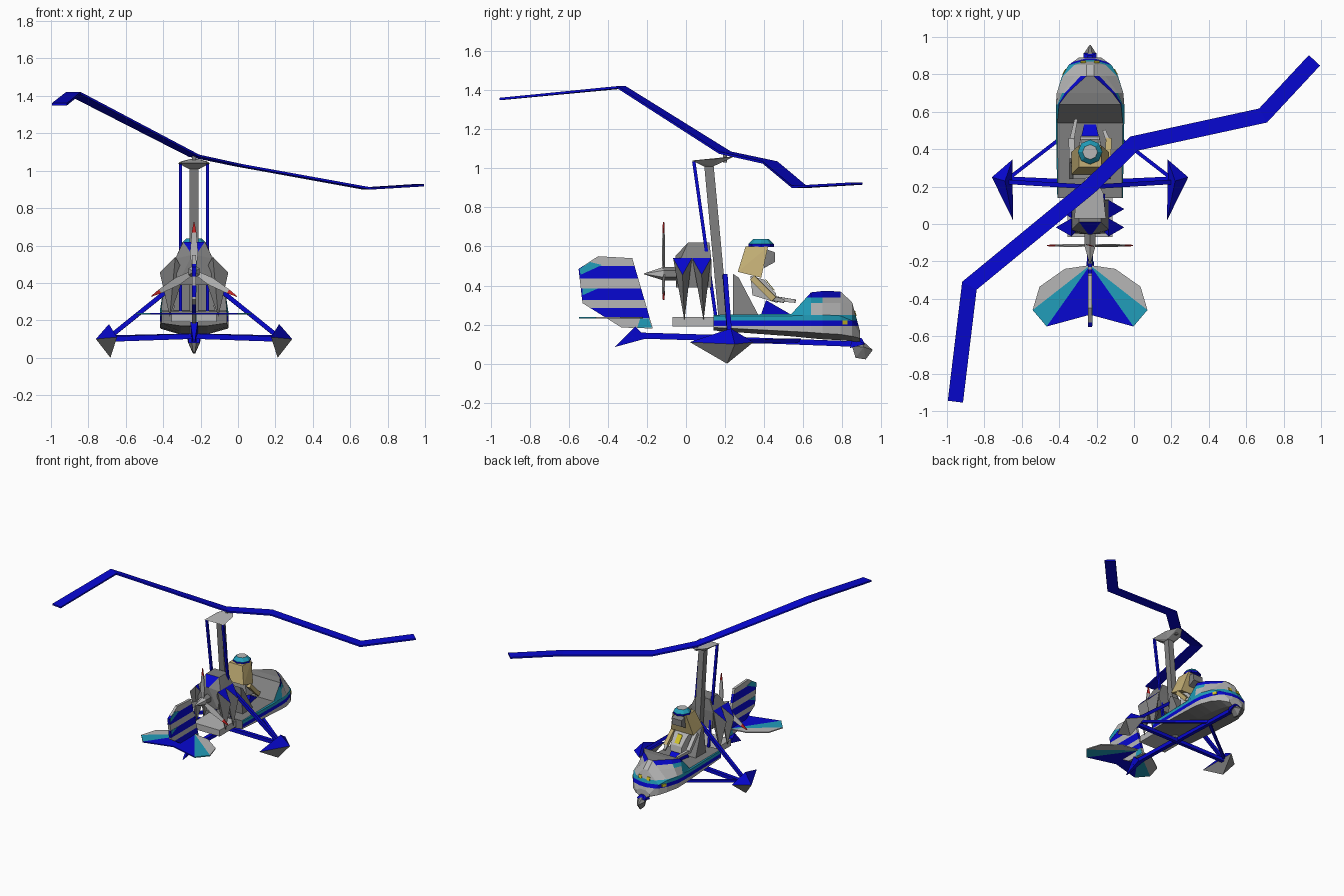
import bpy, bmesh, math
from mathutils import Vector

if "Cube" in bpy.data.objects:
    bpy.data.objects.remove(bpy.data.objects["Cube"])

X0 = -0.235  # centre line of the aircraft; parts are modelled around x = 0 and shifted
COLORS = {
    "light_grey": (0.47, 0.47, 0.47), "mid_grey": (0.215, 0.215, 0.215),
    "blue": (0.002, 0.002, 0.64), "teal": (0.015, 0.34, 0.49), "gold": (0.55, 0.43, 0.18),
    "yellow": (0.65, 0.55, 0.02), "red": (0.6, 0.02, 0.02)}
NAMES = list(COLORS)
MATS = []
for n, c in COLORS.items():
    m = bpy.data.materials.new(n)
    m.diffuse_color = (*c, 1)
    m.use_nodes = True
    m.node_tree.nodes["Principled BSDF"].inputs["Base Color"].default_value = m.diffuse_color
    MATS.append(m)


def finish(name, bm, rule, cuts=(), shift=X0):
    """Cut at the given heights, colour faces by rule(centre, normal) and make the object."""
    bmesh.ops.recalc_face_normals(bm, faces=bm.faces)
    for z in cuts:
        bmesh.ops.bisect_plane(bm, geom=bm.verts[:] + bm.edges[:] + bm.faces[:],
                               plane_co=(0, 0, z), plane_no=(0, 0, 1))
    bm.normal_update()
    used = {}
    me = bpy.data.meshes.new(name)
    for f in bm.faces:
        key = rule if isinstance(rule, str) else rule(f.calc_center_median(), f.normal)
        if key not in used:
            used[key] = len(used)
            me.materials.append(MATS[NAMES.index(key)])
        f.material_index = used[key]
    bm.to_mesh(me)
    bm.free()
    ob = bpy.data.objects.new(name, me)
    ob.location.x = shift
    bpy.context.collection.objects.link(ob)
    return ob


def hull(name, pts, rule, cuts=()):
    bm = bmesh.new()
    for p in pts:
        bm.verts.new(p)
    bmesh.ops.convex_hull(bm, input=bm.verts[:])
    bmesh.ops.delete(bm, geom=[v for v in bm.verts if not v.link_faces], context='VERTS')
    bmesh.ops.dissolve_limit(bm, angle_limit=0.01, verts=bm.verts[:], edges=bm.edges[:])
    return finish(name, bm, rule, cuts)


def loft(name, rings, rule, cuts=(), shift=X0):
    bm = bmesh.new()
    vs = [[bm.verts.new(p) for p in r] for r in rings]
    k = len(vs[0])
    for a, b in zip(vs, vs[1:]):
        for i in range(k):
            bm.faces.new((a[i], a[(i + 1) % k], b[(i + 1) % k], b[i]))
    bm.faces.new(vs[0])
    bm.faces.new(vs[-1][::-1])
    return finish(name, bm, rule, cuts, shift)


def bar(name, p, q, r, rule, r2=None, sides=4):
    p, q = Vector(p), Vector(q)
    d = (q - p).normalized()
    u = d.cross((0, 0, 1) if abs(d.z) < 0.9 else (1, 0, 0)).normalized()
    v = d.cross(u)
    ang = [math.tau * (i + 0.5) / sides for i in range(sides)]
    ring = lambda c, s: [c + (u * math.cos(a) + v * math.sin(a)) * s for a in ang]
    return loft(name, [ring(p, r), ring(q, r if r2 is None else r2)], rule)


def wide(profile):
    """Mirror (half width, y, z) points to both sides."""
    return [(s * x, y, z) for x, y, z in profile for s in (-1, 1)]


# Bent main rotor: flat strip with mitred corners
path = [Vector(p) for p in [(-.955, -.95, 1.355), (-.88, -.33, 1.415), (X0, .2, 1.08),
                            (0, .43, 1.03), (.69, .58, .905), (.965, .875, .922)]]
rings = []
for i, p in enumerate(path):
    a = (p - path[max(i - 1, 0)]).to_2d() if i else (path[1] - p).to_2d()
    b = (path[i + 1] - p).to_2d() if i < len(path) - 1 else a
    a, b = a.normalized(), b.normalized()
    t = (a + b).normalized()
    side = Vector((-t.y, t.x, 0)) * 0.041 / t.dot(a)
    up = Vector((0, 0, 0.006))
    rings.append([p + side + up, p + side - up, p - side - up, p - side + up])
loft("main_rotor", rings, "blue", shift=0)

# Mast, rotor head and control rods
bar("mast", (0, .2, .13), (0, .115, 1.04), .034, "mid_grey")
hull("rotor_head", wide([(.085, .03, 1.04), (.07, .17, 1.05), (.02, .25, 1.062),
                         (.03, .09, 1.01), (.03, .14, 1.01)]), "light_grey")
bar("rotor_shaft", (0, .2, 1.03), (0, .2, 1.08), .015, "mid_grey")
for s in (-1, 1):
    bar("control_rod", (s * .072, .04, 1.035), (s * .072, .155, .22), .012, "blue")

# Cockpit pod: lofted sections (y, half width, top half width, bottom, chine, shoulder, top)
sections = [(.14, .175, .17, .17, .185, .245, .25), (.54, .183, .175, .14, .165, .245, .255),
            (.64, .183, .165, .13, .16, .25, .365), (.7, .178, .12, .125, .155, .25, .372),
            (.79, .15, .02, .12, .15, .245, .37), (.85, .115, .02, .115, .14, .22, .315),
            (.89, .06, .03, .11, .13, .15, .17)]
rings = []
for y, w, tw, zb, zc, zs, zt in sections:
    half = [(w * .4, zb), (w, zc), (w, zs), (tw, zt)]
    rings.append([(x, y, z) for x, z in half] + [(-x, y, z) for x, z in half[::-1]])


def pod_rule(c, n):
    if n.z < -.3 or n.y < -.95 or (abs(c.x) < .02 and c.y < .76):
        return "mid_grey"
    bands = [(.34, "blue" if c.y < .8 else "light_grey"), (.31, "teal" if c.y < .7 else "light_grey"),
             (.25, "teal" if c.y < .64 else "light_grey"), (.222, "teal"), (.193, "blue"), (0, "light_grey")]
    return next(col for z, col in bands if c.z >= z)


loft("cockpit_pod", rings, pod_rule, (.193, .222, .25, .31, .34))
for s in (-1, 1):  # small yellow markings on the nose
    hull("nose_marking", [(s * (x + d), y, z) for x, y in ((.144, .8), (.128, .828))
                          for z in (.2, .222) for d in (0, .005)], "yellow")
    hull("nose_marking_front", [(s * x, y + d, z) for x in (.022, .05) for y, z in ((.861, .27), (.869, .245))
                                for d in (0, .005)], "yellow")

# Keel tube, tail skid and nose wheel
bar("keel_front", (0, .2, .125), (0, .88, .1), .02, "blue")
bar("keel_rear", (0, -.28, .145), (0, .22, .13), .022, "blue")
hull("tail_skid", wide([(.004, -.365, .085), (.02, -.26, .19), (.02, -.2, .13)]), "blue")
hull("nose_wheel", wide([(.004, .956, .07), (.034, .91, .085), (.012, .9, .12), (.012, .85, .09),
                         (.006, .92, .022), (.006, .868, .03)]), "mid_grey")
hull("nose_fork", wide([(.03, .84, .08), (.03, .85, .135), (.036, .915, .1), (.01, .9, .13)]), "blue")

# Main wheels with fairings, and their struts
for s in (-1, 1):
    hull("wheel_fairing", [(s * x, y, z) for x, y, z in
         [(.525, .25, .1), (.415, .345, .11), (.412, .02, .11), (.455, .23, .18), (.447, .21, 0)]],
         lambda c, n: "blue" if n.z > 0 else "mid_grey")
    bar("axle_strut", (s * .44, .24, .1), (0, .22, .115), .02, "blue")
    bar("forward_strut", (s * .44, .24, .11), (0, .58, .12), .014, "blue")
    bar("upper_strut", (s * .44, .225, .12), (s * .03, .2, .45), .017, "blue")

# Engine block with a blue rear facet, cylinders on both sides and lower tank
hull("engine", wide([(.058, .01, .62), (.06, .12, .62), (.01, -.055, .55), (.1, -.03, .53), (.1, .13, .53),
                     (.09, -.05, .39), (.09, .13, .39)]),
     lambda c, n: "blue" if n.z > .3 and n.y < -.3 and abs(n.x) < .1 else "mid_grey")
for s in (-1, 1):
    for y in (-.018, .08):
        hull("engine_cylinder", [(s * .1, y - .048, .54), (s * .1, y + .048, .54), (s * .183, y, .455),
                                 (s * .13, y + .01, .22), (s * .05, y, .45)],
             lambda c, n: "blue" if n.z > .4 else "mid_grey")
hull("tank", wide([(.12, -.07, .19), (.12, .14, .19), (.12, -.07, .24), (.12, .14, .24)]), "light_grey")

# Three-bladed pusher propeller with red tips
hub = Vector((0, -.115, .46))
bar("propeller_shaft", hub, (0, -.04, .46), .035, "mid_grey", sides=6)
bar("spinner", hub, (0, -.215, .46), .035, "light_grey", .002, 6)
for k in range(3):
    a = math.radians(90 + 120 * k)
    d, e = Vector((math.cos(a), 0, math.sin(a))), Vector((-math.sin(a), 0, math.cos(a)))
    f = Vector((0, 1, 0))
    for name, r0, w0, r1, w1, col in (("propeller_blade", .02, .012, .1, .022, "light_grey"),
                                      ("propeller_blade_outer", .1, .022, .21, .012, "light_grey"),
                                      ("propeller_tip", .21, .012, .265, .002, "red")):
        hull(name, [hub + d * r + e * w * q + f * (q * w * .25 + t) for r, w in ((r0, w0), (r1, w1))
                    for q in (-1, 1) for t in (-.003, .003)], col)

# Striped vertical fin


def fin_rule(c, n):
    bands = [(.5, "light_grey"), (.435, "blue"), (.385, "light_grey"),
             (.325, "blue"), (.285, "light_grey"), (.235, "blue"), (0, "light_grey")]
    return next(col for z, col in bands if c.z >= z)


fin = [(-.55, .485), (-.45, .55), (-.275, .54), (-.17, .18), (-.33, .185), (-.53, .31)]
hull("vertical_fin", wide([(.01, y, z) for y, z in fin]), fin_rule, (.5, .435, .385, .325, .285, .235))
for s in (-1, 1):  # thin teal corner patches on the fin
    for tri in ([(-.545, .485), (-.49, .52), (-.43, .505), (-.54, .455)],
                [(-.53, .385), (-.53, .35), (-.45, .385)],
                [(-.235, .23), (-.19, .23), (-.175, .185), (-.25, .185)]):
        hull("fin_patch", [(s * x, y, z) for y, z in tri for x in (.009, .012)], "teal")

# Tailplane: fan of coloured panels
apex, fan = (0, -.22), [(0, -.485), (.232, -.548), (.307, -.46), (.27, -.335), (.135, -.24)]
for s in (-1, 1):
    for name, col, pts in (("tailplane_inner", "blue", fan[:2]), ("tailplane_middle", "teal", fan[1:4:2]),
                           ("tailplane_tip", "teal", fan[1:4]), ("tailplane_outer", "light_grey", fan[3:])):
        if name == "tailplane_middle":
            pts, col = fan[1:3], "teal"
        elif name == "tailplane_tip":
            pts, col = fan[2:4], "light_grey"
        hull(name, [(s * x, y, z) for x, y in [apex] + pts for z in (.23, .238)], col)

# Seat
hull("seat_back", wide([(.09, .24, .46), (.11, .24, .25), (.11, .37, .25), (.09, .27, .44)]), "mid_grey")
# Pilot: jacket, body, legs, arms, face and helmet
hull("pilot_jacket", wide([(.1, .265, .47), (.06, .305, .6), (.06, .42, .6), (.1, .385, .44)]), "gold")
hull("pilot_body", wide([(.07, .33, .45), (.06, .4, .43), (.07, .34, .35), (.05, .47, .31),
                         (.05, .46, .36)]), "light_grey")
hull("chest_badge", wide([(.02, .405, .43), (.02, .45, .375), (.02, .41, .43), (.02, .455, .375)]), "yellow")
hull("pilot_legs", wide([(.06, .38, .24), (.06, .41, .325), (.03, .54, .25), (.03, .53, .23)]), "blue")
for s, reach in ((-1, .56), (1, .5)):
    bar("pilot_arm", (s * .095, .34, .44), (s * .1, .45, .33), .022, "gold" if s > 0 else "light_grey")
    bar("pilot_forearm", (s * .1, .44, .335), (s * .075, reach, .32), .018, "light_grey", .012)
hull("pilot_face", wide([(.045, .4, .59), (.045, .455, .57), (.04, .455, .52), (.04, .4, .49)]), "mid_grey")
dome = [(r * math.cos(math.tau * i / 8), .385 + r * math.sin(math.tau * i / 8), z)
        for r, z in ((.066, .597), (.066, .612), (.04, .638)) for i in range(8)]
hull("pilot_helmet", dome, lambda c, n: "light_grey" if n.z > .95 else "teal" if n.z > .2 else "blue")
